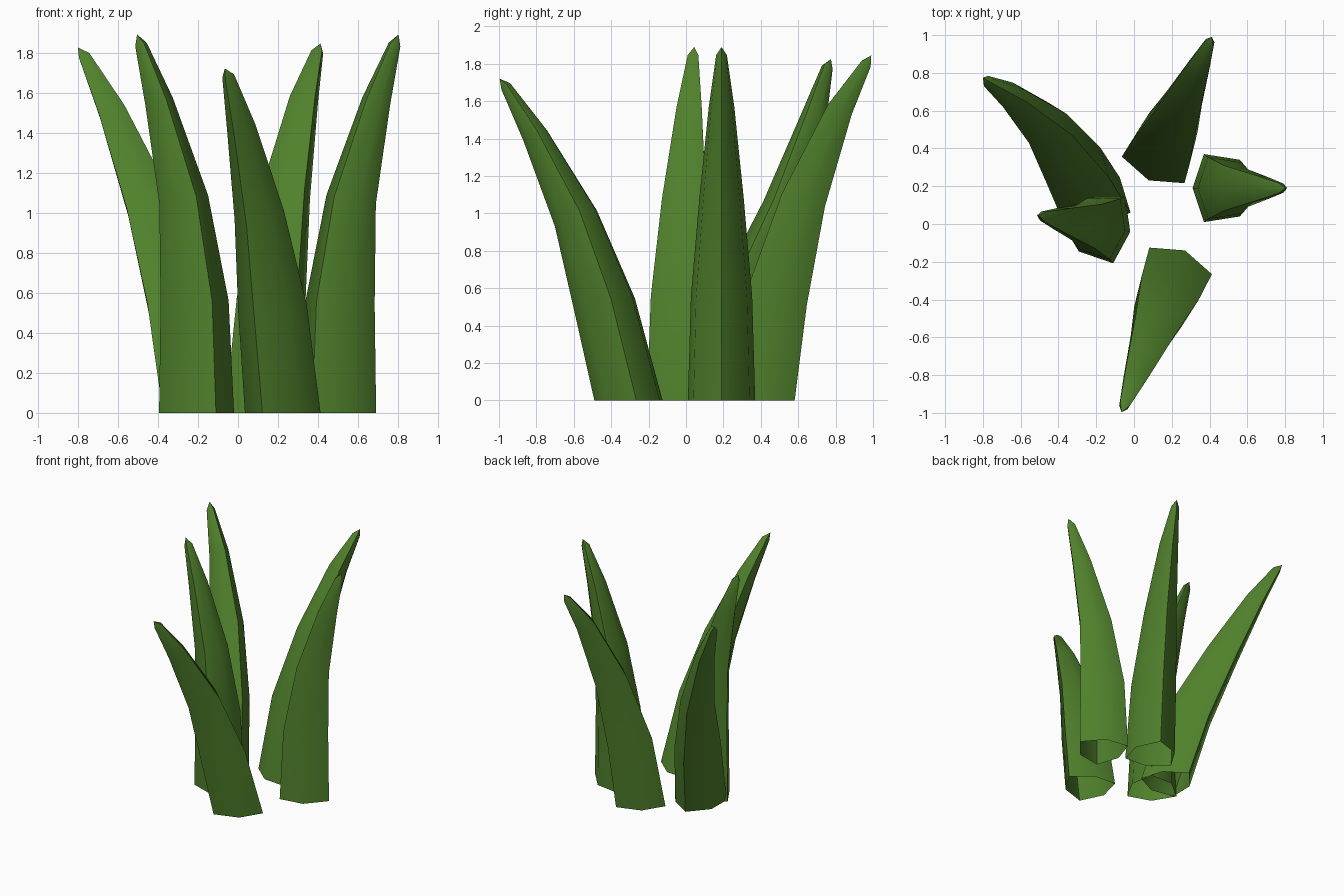
import bpy, bmesh, math
from mathutils import Vector

if "Cube" in bpy.data.objects:
    bpy.data.objects.remove(bpy.data.objects["Cube"])

mat = bpy.data.materials.new("leaf_green")
mat.diffuse_color = (0.08, 0.22, 0.025, 1)
mat.use_nodes = True
mat.node_tree.nodes["Principled BSDF"].inputs["Base Color"].default_value = mat.diffuse_color

# Six-sided cross-section: (outward, sideways), base size
PROFILE = [(-.19, 0), (-.13, -.18), (.06, -.15), (.19, 0), (.06, .15), (-.13, .18)]
SCALES = [1, .91, .66, .38, .16]


def blade(name, angle, path):
    """Tapered open-bottomed tube along path (last point is the tip)."""
    a = math.radians(angle)
    u = Vector((math.cos(a), math.sin(a), 0))
    v = Vector((-math.sin(a), math.cos(a), 0))
    pts = [Vector(p) for p in path]
    bm = bmesh.new()
    rings = []
    for i, s in enumerate(SCALES):
        # every ring is square to the path, except the flat base
        t = Vector((0, 0, 1)) if i == 0 else (pts[i + 1] - pts[i - 1]).normalized()
        q = Vector((0, 0, 1)).rotation_difference(t)
        rings.append([bm.verts.new(pts[i] + q @ ((u * x + v * y) * s)) for x, y in PROFILE])
    for lo, hi in zip(rings, rings[1:]):
        for k in range(6):
            n = (k + 1) % 6
            bm.faces.new((lo[k], lo[n], hi[n], hi[k]))
    tip = bm.verts.new(pts[-1])
    for k in range(6):
        bm.faces.new((rings[-1][k], rings[-1][(k + 1) % 6], tip))
    me = bpy.data.meshes.new(name)
    bm.to_mesh(me)
    bm.free()
    me.materials.append(mat)
    ob = bpy.data.objects.new(name, me)
    bpy.context.collection.objects.link(ob)
    bpy.context.view_layer.objects.active = ob
    ob.select_set(True)
    bpy.ops.object.shade_smooth_by_angle(angle=math.radians(60))
    ob.select_set(False)


def bent(cx, cy, angle, bend):
    """Path leaning in one direction: bend holds (offset, height) pairs."""
    c, s = math.cos(math.radians(angle)), math.sin(math.radians(angle))
    return [(cx + c * d, cy + s * d, z) for d, z in bend]


upright = [(0, 0), (.01, .55), (.065, 1.065), (.19, 1.555), (.282, 1.84), (.302, 1.89)]
leaning = [(0, 0), (.093, .55), (.25, 1.08), (.46, 1.56), (.61, 1.80), (.64, 1.845)]
drooping = [(0, 0), (.135, .51), (.30, .98), (.53, 1.42), (.695, 1.68), (.73, 1.72)]

# Blades leaning in a single plane
blade("right_blade", 0, bent(.5, .19, 0, upright))
blade("left_blade", 170, bent(-.207, -.008, 170, upright))
blade("back_blade", 67, bent(.152, .406, 66, leaning))
blade("front_blade", 247, bent(.196, -.315, 249, drooping))

# Back left blade sweeps sideways as it rises
blade("back_left_blade", 98, [(-.215, .165, 0), (-.305, .33, .53), (-.45, .53, 1.02),
                              (-.635, .68, 1.5), (-.77, .755, 1.78), (-.80, .775, 1.825)])
